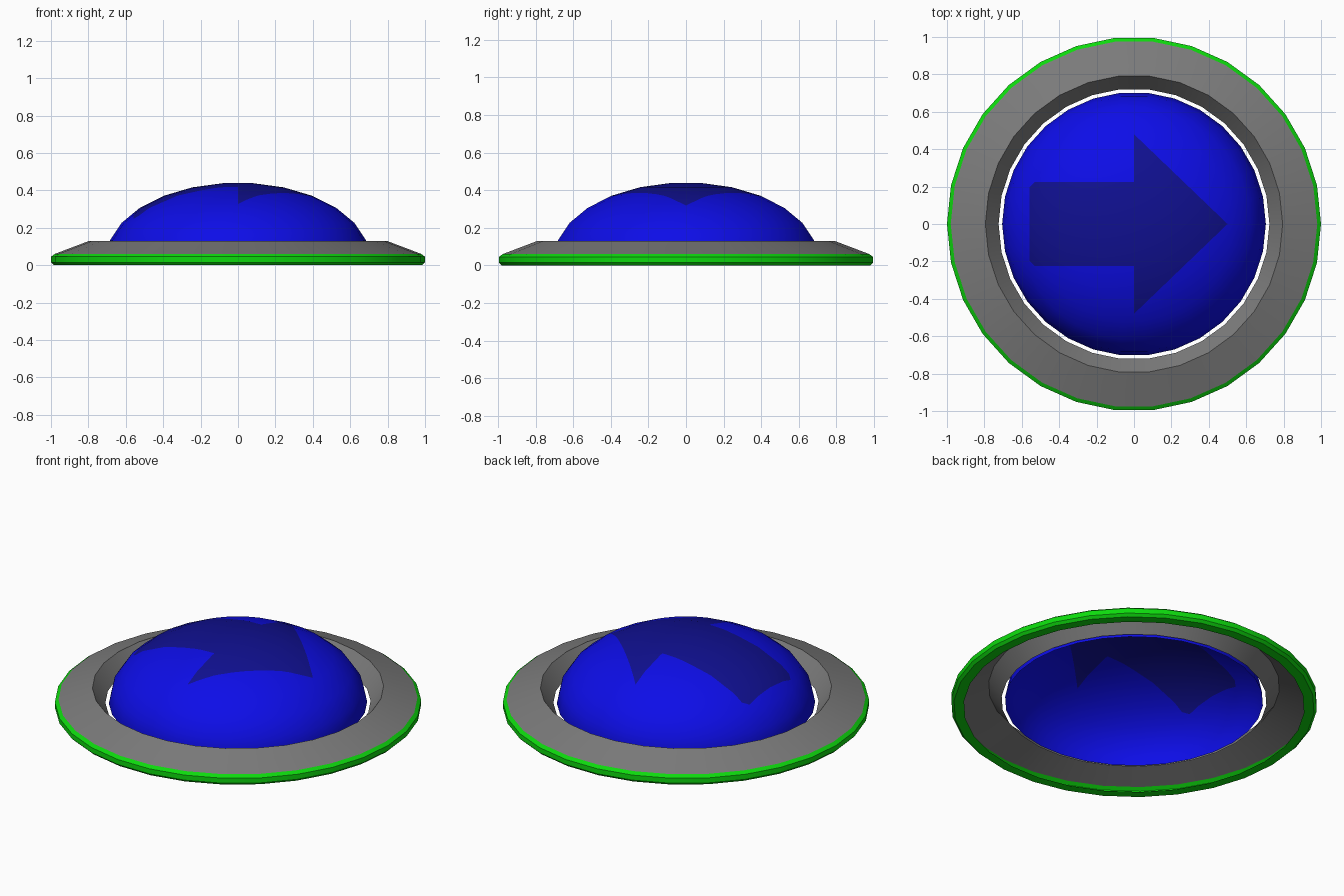
import bpy, bmesh, math
from mathutils import Vector

if "Cube" in bpy.data.objects:
    bpy.data.objects.remove(bpy.data.objects["Cube"])

SIDES = 30


def material(name, rgb):
    m = bpy.data.materials.new(name)
    m.diffuse_color = (*rgb, 1)
    m.use_nodes = True
    m.node_tree.nodes["Principled BSDF"].inputs["Base Color"].default_value = m.diffuse_color
    return m


def lathe(profile):
    """Spin (radius, z) points around z; returns an open bmesh shell."""
    bm = bmesh.new()
    rings = []
    for r, z in profile:
        rings.append([bm.verts.new((r * math.cos(math.tau * i / SIDES),
                                    r * math.sin(math.tau * i / SIDES), z))
                      for i in range(SIDES)])
    for a, b in zip(rings, rings[1:]):
        for i in range(SIDES):
            j = (i + 1) % SIDES
            bm.faces.new((a[i], a[j], b[j], b[i]))
    return bm


def finish(bm, name, *mats):
    me = bpy.data.meshes.new(name)
    for f in bm.faces:
        f.smooth = True
    bm.to_mesh(me)
    bm.free()
    for m in mats:
        me.materials.append(m)
    me.set_sharp_from_angle(angle=math.radians(30))
    ob = bpy.data.objects.new(name, me)
    bpy.context.collection.objects.link(ob)
    return ob


green = material("green", (0.004, 0.7, 0.004))
grey = material("mid_grey", (0.2, 0.2, 0.2))
blue = material("blue", (0.004, 0.004, 0.8))
dark_blue = material("dark_blue", (0.005, 0.005, 0.28))

# Green outer band with chamfered edges
finish(lathe([(0.93, 0), (0.985, 0), (1, 0.015), (1, 0.045), (0.98, 0.06)]),
       "outer_band", green)

# Grey sloped collar, open underneath
finish(lathe([(0.98, 0.06), (0.795, 0.13), (0.724, 0.04)]), "collar", grey)

# Domed lens: flattened half ellipsoid with a small flat cap
RX, RZ, Z0 = 0.705, 0.405, 0.036
angles = [math.radians(90 - 13.93 * k) for k in range(7)]
profile = [(RX * math.sin(a), Z0 + RZ * math.cos(a)) for a in angles]
dome = lathe(profile)
cap = [v for v in dome.verts if v.co.z > profile[-1][1] - 1e-4]
dome.faces.new(cap)

# Cut the arrow outline into the dome
TAIL, HALF, TIP, WING, ROUND = -0.56, 0.225, 0.5, 0.48, 0.03
cuts = [((0, 0, 0), (1, 0, 0)), ((TAIL, 0, 0), (1, 0, 0))]
for s in (1, -1):
    cuts += [((0, s * HALF, 0), (0, 1, 0)),
             ((TIP, 0, 0), (WING, s * TIP, 0)),
             ((TAIL + ROUND, s * HALF, 0), (-1, s, 0))]
for co, no in cuts:
    bmesh.ops.bisect_plane(dome, geom=dome.verts[:] + dome.edges[:] + dome.faces[:],
                           dist=1e-5, plane_co=co, plane_no=Vector(no).normalized())

# Colour the arrow faces and part them from the dome along the outline
for f in dome.faces:
    c = f.calc_center_median()
    x, y = c.x, abs(c.y)
    shaft = TAIL < x < 0 and y < HALF and y - x < HALF - TAIL - ROUND
    head = x > 0 and WING * x + TIP * y < WING * TIP
    f.material_index = 1 if shaft or head else 0
outline = [e for e in dome.edges if len({f.material_index for f in e.link_faces}) == 2]
bmesh.ops.split_edges(dome, edges=outline)

# Even ellipsoid shading across the cuts
lens = finish(dome, "dome_with_arrow", blue, dark_blue)
lens.data.normals_split_custom_set_from_vertices(
    [Vector((v.co.x / RX**2, v.co.y / RX**2, (v.co.z - Z0) / RZ**2)).normalized()
     for v in lens.data.vertices])
